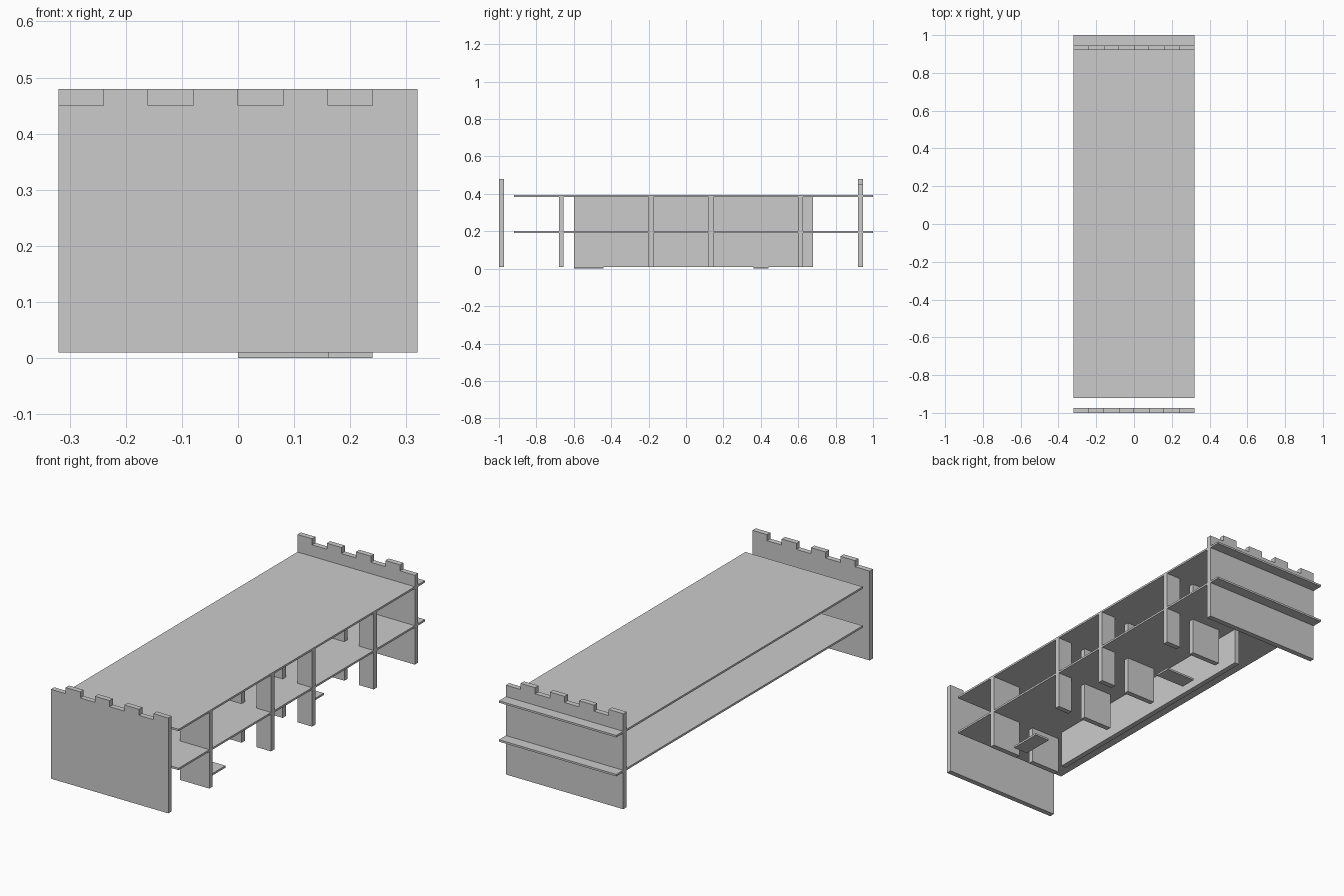
import bpy, bmesh

if "Cube" in bpy.data.objects:
    bpy.data.objects.remove(bpy.data.objects["Cube"], do_unlink=True)

CELL = 0.08      # plan grid
STOREY = 0.192   # floor to floor
SLAB = 0.0096    # floor thickness
WALL = 0.026     # wall thickness
HALF = 4 * CELL  # half the building width

grey = bpy.data.materials.new("light_grey")
grey.use_nodes = True
grey.diffuse_color = (0.6, 0.6, 0.6, 1)
grey.node_tree.nodes["Principled BSDF"].inputs["Base Color"].default_value = grey.diffuse_color


def finish(name, bm):
    bmesh.ops.recalc_face_normals(bm, faces=bm.faces)
    mesh = bpy.data.meshes.new(name)
    bm.to_mesh(mesh)
    bm.free()
    mesh.materials.append(grey)
    bpy.context.collection.objects.link(bpy.data.objects.new(name, mesh))


def box(name, x, y, z):
    """Box from (low, high) pairs on each axis."""
    bm = bmesh.new()
    bmesh.ops.create_cube(bm, size=1)
    for v in bm.verts:
        v.co = [lo + (c + 0.5) * (hi - lo) for c, (lo, hi) in zip(v.co, (x, y, z))]
    finish(name, bm)


def battlement(name, y, first_raised):
    """End wall whose top alternates between merlons and gaps."""
    low, high = 0.45, 0.48
    outline = [(HALF, SLAB), (-HALF, SLAB)]
    for i in range(8):
        top = high if (i % 2 == 0) == first_raised else low
        outline += [(-HALF + i * CELL, top), (-HALF + (i + 1) * CELL, top)]
    bm = bmesh.new()
    face = bm.faces.new([bm.verts.new((x, y, z)) for x, z in outline])
    side = bmesh.ops.extrude_face_region(bm, geom=[face])["geom"]
    moved = [v for v in side if isinstance(v, bmesh.types.BMVert)]
    bmesh.ops.translate(bm, verts=moved, vec=(0, WALL, 0))
    finish(name, bm)


# End walls with interlocking battlements
battlement("front_wall", -1.0, False)
battlement("back_wall", 0.92, True)

# Upper floor and roof slabs
for name, level in (("upper_floor", 1), ("roof", 2)):
    box(name, (-HALF, HALF), (-0.92, 1.0), (level * STOREY, level * STOREY + SLAB))

# Cross partitions: y position, outer pier inner edge, inner panel span
partitions = [(-0.68, 0.16, (-0.08, 0.08))]
partitions += [(y, 0.24, (0.0, 0.16)) for y in (-0.2, 0.12, 0.6)]

for storey, label in enumerate(("lower", "upper")):
    z = (storey * STOREY + SLAB, (storey + 1) * STOREY)
    # Long spine wall
    box(label + "_spine_wall", (-0.08, -0.08 + WALL), (-0.6, 0.68), z)
    for n, (y, edge, panel) in enumerate(partitions, 1):
        depth = (y, y + WALL)
        box(f"{label}_pier_{n}", (edge, HALF), depth, z)
        box(f"{label}_panel_{n}", panel, depth, z)

# Ground paving plates
box("front_paving", (0.16, 0.24), (-0.6, -0.44), (0, SLAB))
box("back_paving", (0.0, 0.16), (0.36, 0.44), (0, SLAB))
